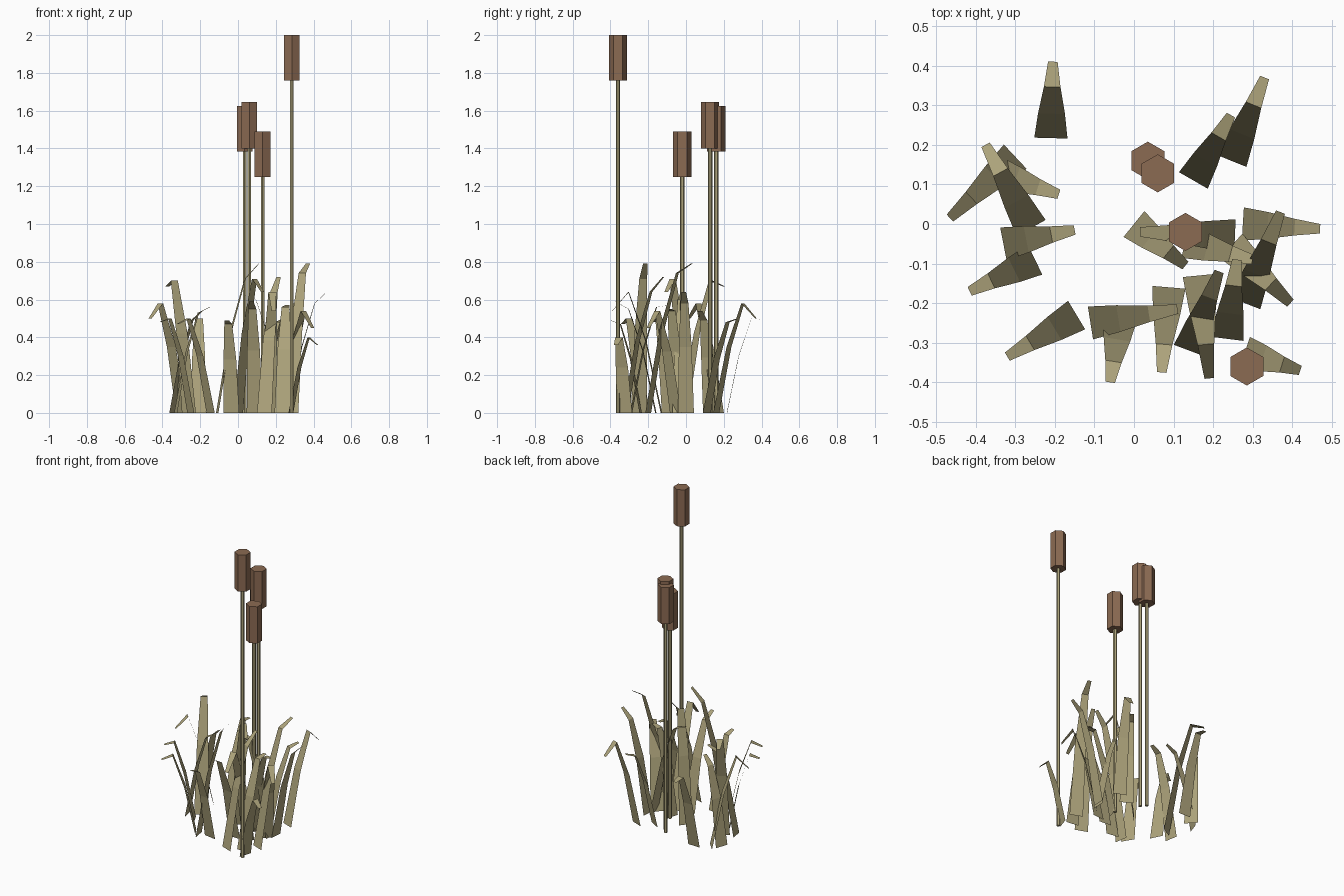
import bpy
import bmesh
from mathutils import Vector

cube = bpy.data.objects.get("Cube")
if cube:
    bpy.data.objects.remove(cube, do_unlink=True)


def material(name, color):
    mat = bpy.data.materials.new(name)
    mat.use_nodes = True
    mat.diffuse_color = (*color, 1)
    mat.node_tree.nodes["Principled BSDF"].inputs["Base Color"].default_value = (*color, 1)
    return mat


khaki = material("dry_khaki", (0.42, 0.37, 0.20))
brown = material("seed_brown", (0.26, 0.145, 0.085))


def finish(bm, name, mat):
    mesh = bpy.data.meshes.new(name)
    bm.to_mesh(mesh)
    bm.free()
    mesh.materials.append(mat)
    obj = bpy.data.objects.new(name, mesh)
    bpy.context.collection.objects.link(obj)


def column(name, x, y, low, high, radius, mat):
    """Six-sided upright column with corners facing front and back."""
    bm = bmesh.new()
    bmesh.ops.create_circle(bm, segments=6, radius=radius, cap_ends=True)
    top = bmesh.ops.extrude_face_region(bm, geom=bm.faces[:])["geom"]
    bmesh.ops.translate(bm, vec=(0, 0, high - low),
                        verts=[g for g in top if isinstance(g, bmesh.types.BMVert)])
    bmesh.ops.translate(bm, vec=(x, y, low), verts=bm.verts)
    bmesh.ops.recalc_face_normals(bm, faces=bm.faces)
    finish(bm, name, mat)


def blade(name, bx, by, tx, ty, bend_z, tip_z):
    """Tapered leaf strip that leans outward and folds near its tip."""
    base, tip = Vector((bx, by, 0)), Vector((tx, ty, 0))
    lean = tip - base
    side = Vector((-lean.y, lean.x, 0)).normalized()
    rows = ((0, 0, 0.042), (0.32, 0.6 * bend_z, 0.034),
            (0.67, bend_z, 0.021), (1, tip_z, 0.012))
    bm = bmesh.new()
    last = None
    for along, z, half in rows:
        mid = base + lean * along + Vector((0, 0, z))
        pair = [bm.verts.new(mid - side * half), bm.verts.new(mid + side * half)]
        if last:
            bm.faces.new((last[0], last[1], pair[1], pair[0]))
        last = pair
    finish(bm, name, khaki)


# Cattail stems and seed heads: x, y, head bottom, head top
cattails = ((0.285, -0.36, 1.76, 2.0), (0.13, -0.02, 1.25, 1.49),
            (0.06, 0.128, 1.40, 1.645), (0.035, 0.16, 1.385, 1.625))
for i, (x, y, low, high) in enumerate(cattails, 1):
    column(f"stem_{i}", x, y, 0, low, 0.011, khaki)
    column(f"seed_head_{i}", x, y, low, high, 0.048, brown)

# Leaves: base x, base y, tip x, tip y, fold height, tip height
left_leaves = (
    (-0.21, 0.217, -0.205, 0.41, 0.5, 0.49),
    (-0.26, -0.01, -0.375, 0.2, 0.7, 0.67),
    (-0.3, 0.17, -0.465, 0.015, 0.58, 0.5),
    (-0.35, 0.13, -0.19, 0.075, 0.49, 0.54),
    (-0.33, -0.05, -0.15, -0.015, 0.53, 0.56),
    (-0.25, -0.09, -0.415, -0.17, 0.5, 0.48),
    (-0.145, -0.23, -0.32, -0.335, 0.5, 0.47),
    (-0.11, -0.25, 0.11, -0.215, 0.71, 0.79),
    (-0.035, -0.24, -0.06, -0.4, 0.47, 0.49),
)
right_leaves = (
    (0.15, 0.11, 0.245, 0.275, 0.48, 0.5),
    (0.245, 0.16, 0.33, 0.37, 0.58, 0.5),
    (0.088, -0.16, 0.07, -0.375, 0.55, 0.59),
    (0.14, -0.32, 0.215, -0.12, 0.64, 0.72),
    (0.165, -0.13, 0.19, -0.39, 0.64, 0.54),
    (0.235, -0.29, 0.26, -0.09, 0.56, 0.57),
    (0.28, -0.2, 0.37, 0.03, 0.74, 0.79),
    (0.275, 0.0, 0.47, -0.012, 0.58, 0.64),
    (0.245, -0.055, 0.395, -0.2, 0.54, 0.45),
    (0.255, -0.03, 0.015, -0.02, 0.6, 0.63),
    (0.0, 0.0, 0.13, -0.105, 0.71, 0.64),
    (0.13, -0.045, 0.3, -0.09, 0.54, 0.55),
    (0.28, -0.325, 0.42, -0.37, 0.4, 0.36),
)
for group, leaves in (("left", left_leaves), ("right", right_leaves)):
    for i, leaf in enumerate(leaves, 1):
        blade(f"{group}_leaf_{i}", *leaf)
